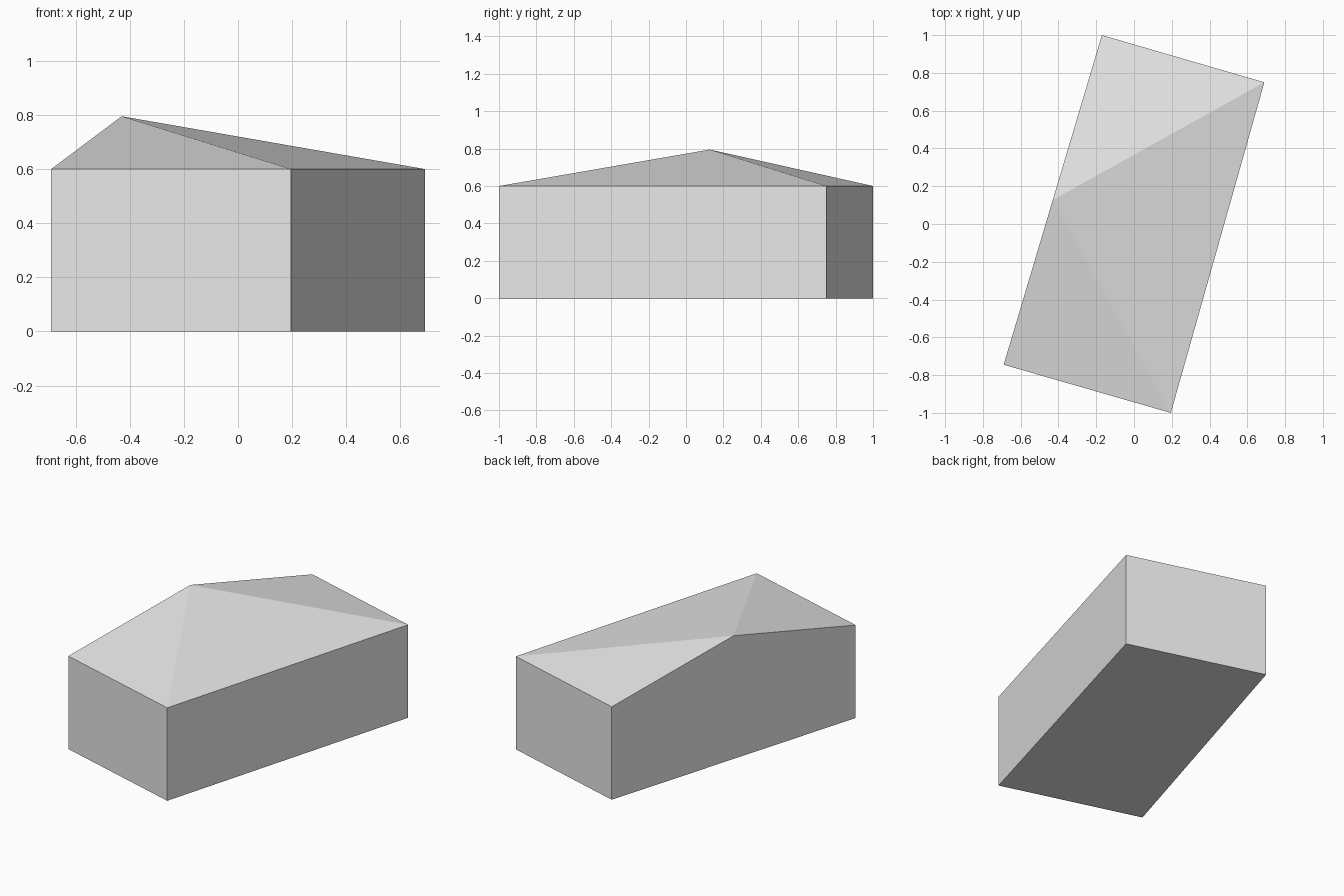
import bpy
import bmesh

cube = bpy.data.objects.get("Cube")
if cube:
    bpy.data.objects.remove(cube, do_unlink=True)

EAVE, PEAK = 0.6, 0.795
# Rotated rectangular footprint, counter-clockwise from the front left corner
FOOTPRINT = [(-0.69, -0.745), (0.195, -1.0), (0.69, 0.75), (-0.17, 1.0)]


def make_material(name, color):
    mat = bpy.data.materials.new(name)
    mat.use_nodes = True
    mat.diffuse_color = color
    mat.node_tree.nodes["Principled BSDF"].inputs["Base Color"].default_value = color
    return mat


bm = bmesh.new()
base = [bm.verts.new((x, y, 0)) for x, y in FOOTPRINT]
eaves = [bm.verts.new((x, y, EAVE)) for x, y in FOOTPRINT]

# Roof peak sits in the middle of the long gable wall
first, last = FOOTPRINT[0], FOOTPRINT[-1]
peak = bm.verts.new(((first[0] + last[0]) / 2, (first[1] + last[1]) / 2, PEAK))

# Three plain walls, each with a roof slope rising to the peak
for i in range(3):
    bm.faces.new((base[i], base[i + 1], eaves[i + 1], eaves[i]))
    bm.faces.new((eaves[i], eaves[i + 1], peak))

# Five-sided gable wall and the floor
bm.faces.new((base[3], base[0], eaves[0], peak, eaves[3]))
bm.faces.new(base[::-1])
bmesh.ops.recalc_face_normals(bm, faces=bm.faces)

mesh = bpy.data.meshes.new("building")
bm.to_mesh(mesh)
bm.free()
mesh.materials.append(make_material("light grey", (0.8, 0.8, 0.8, 1)))
building = bpy.data.objects.new("building", mesh)
bpy.context.collection.objects.link(building)
